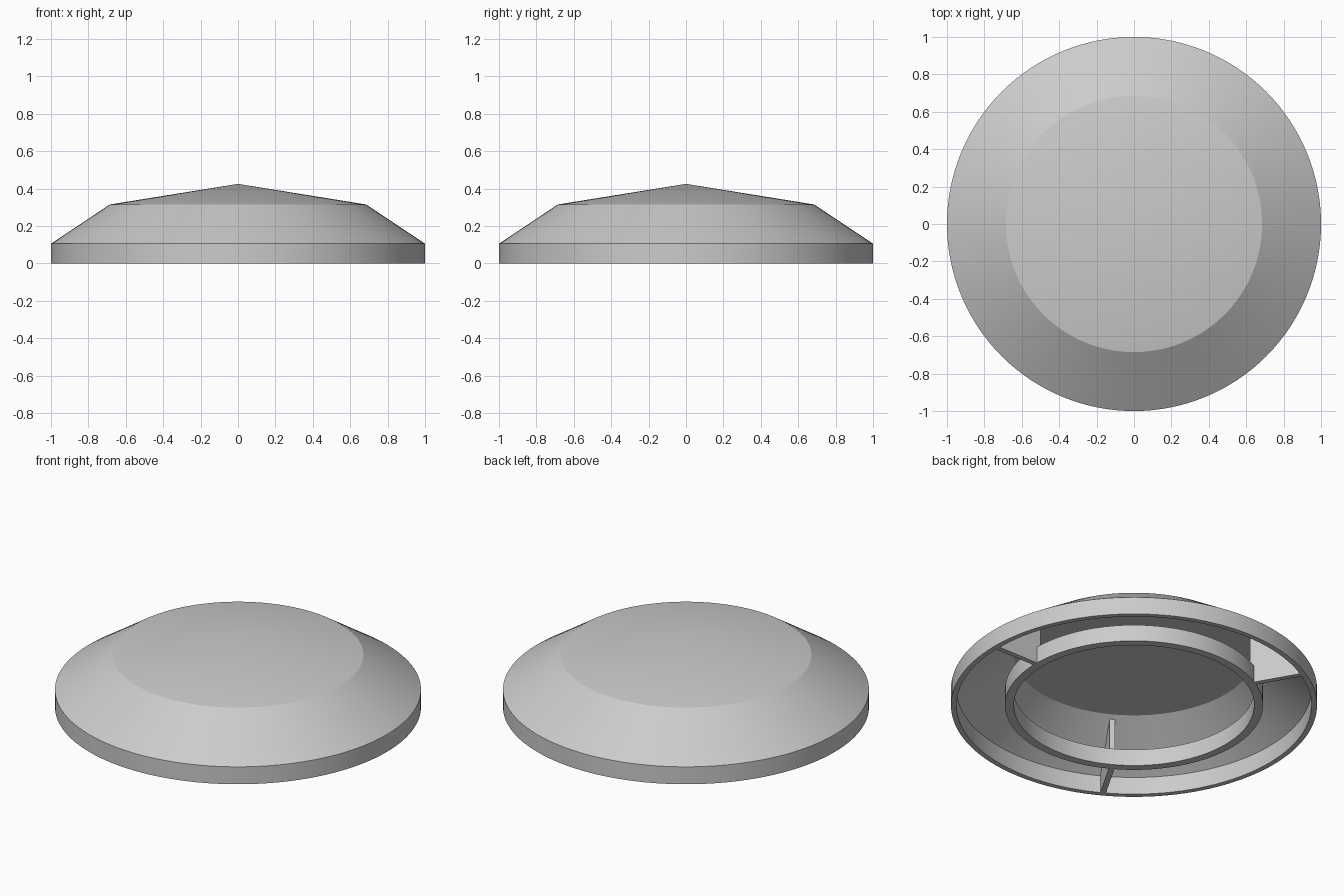
import bpy
import bmesh
import math

SEGMENTS = 128

default = bpy.data.objects.get("Cube")
if default:
    bpy.data.objects.remove(default)

# Single plain grey
grey = bpy.data.materials.new("plain_grey")
grey.use_nodes = True
colour = (0.6, 0.6, 0.6, 1)
grey.diffuse_color = colour
grey.node_tree.nodes["Principled BSDF"].inputs["Base Color"].default_value = colour


def finish(name, bm):
    bmesh.ops.remove_doubles(bm, verts=bm.verts[:], dist=1e-5)
    bmesh.ops.recalc_face_normals(bm, faces=bm.faces[:])
    mesh = bpy.data.meshes.new(name)
    bm.to_mesh(mesh)
    bm.free()
    mesh.materials.append(grey)
    obj = bpy.data.objects.new(name, mesh)
    bpy.context.collection.objects.link(obj)
    bpy.ops.object.select_all(action="DESELECT")
    obj.select_set(True)
    bpy.context.view_layer.objects.active = obj
    bpy.ops.object.shade_smooth_by_angle(angle=math.radians(20))
    return obj


def lathe(name, profile):
    """Spin a closed (radius, height) profile around z."""
    bm = bmesh.new()
    verts = [bm.verts.new((r, 0, z)) for r, z in profile]
    edges = [bm.edges.new((a, b)) for a, b in zip(verts, verts[1:] + verts[:1])]
    bmesh.ops.spin(bm, geom=verts + edges, cent=(0, 0, 0), axis=(0, 0, 1),
                   angle=math.tau, steps=SEGMENTS)
    return finish(name, bm)


def fin(name, profile, thickness, angle):
    """Extrude a radial (radius, height) outline into an upright plate."""
    bm = bmesh.new()
    face = bm.faces.new([bm.verts.new((r, -thickness / 2, z)) for r, z in profile])
    side = bmesh.ops.extrude_face_region(bm, geom=[face])["geom"]
    moved = [v for v in side if isinstance(v, bmesh.types.BMVert)]
    bmesh.ops.translate(bm, verts=moved, vec=(0, thickness, 0))
    obj = finish(name, bm)
    obj.rotation_euler.z = angle


# Hollow outer skirt: upright rim and sloping shoulder
lathe("skirt_shell", [(1, 0), (1, 0.105), (0.685, 0.315),
                      (0.655, 0.315), (0.97, 0.105), (0.97, 0)])

# Shallow pointed cap closed by a flat ceiling
bm = bmesh.new()
bmesh.ops.create_cone(bm, cap_ends=True, segments=SEGMENTS,
                      radius1=0.685, radius2=0, depth=0.11)
bmesh.ops.translate(bm, verts=bm.verts[:], vec=(0, 0, 0.37))
finish("roof_cap", bm)

# Inner collar hanging under the roof
lathe("inner_collar", [(0.705, 0), (0.705, 0.1), (0.657, 0.1), (0.657, 0)])

# Three radial fins joining the collar to the skirt
for i in range(3):
    fin(f"support_fin_{i + 1}",
        [(0.68, 0), (0.98, 0), (0.98, 0.105), (0.68, 0.305)],
        0.03, i * math.tau / 3)
